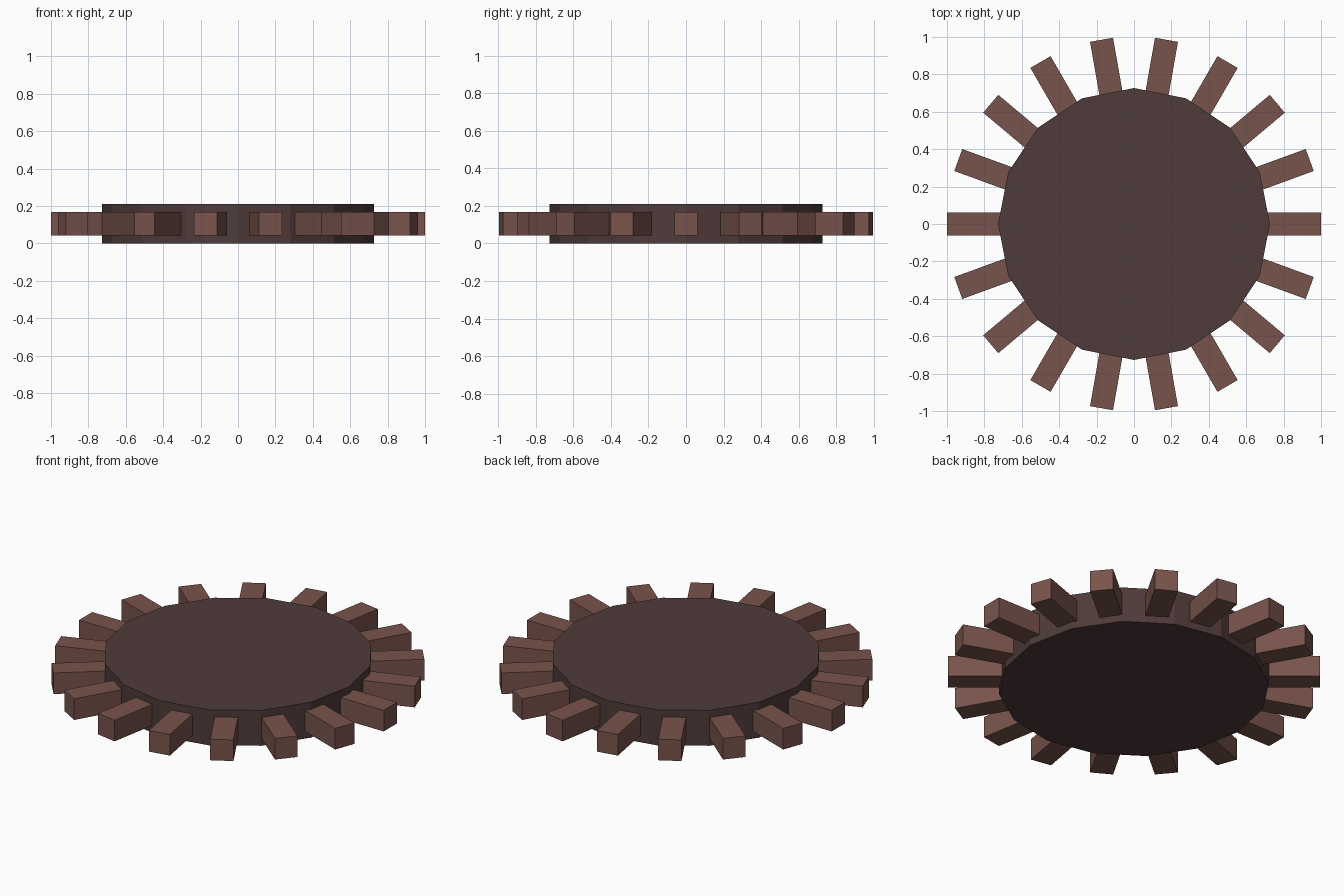
import bpy
import math
from mathutils import Matrix

cube = bpy.data.objects.get("Cube")
if cube:
    bpy.data.objects.remove(cube, do_unlink=True)


def material(name, rgb):
    mat = bpy.data.materials.new(name)
    mat.use_nodes = True
    color = (*rgb, 1.0)
    mat.diffuse_color = color
    mat.node_tree.nodes["Principled BSDF"].inputs["Base Color"].default_value = color
    return mat


dark_brown = material("dark brown", (0.078, 0.044, 0.042))
red_brown = material("reddish brown", (0.19, 0.088, 0.072))

DISC_RADIUS, DISC_HEIGHT = 0.727, 0.21
TOOTH_COUNT, TOOTH_SIZE = 18, 0.125
TOOTH_INNER, TOOTH_OUTER = 0.6, 1.0

# Sixteen-sided hub disc with a corner on each axis
bpy.ops.mesh.primitive_cylinder_add(vertices=16, radius=DISC_RADIUS, depth=DISC_HEIGHT,
                                    location=(0, 0, DISC_HEIGHT / 2))
disc = bpy.context.object
disc.name = "gear_disc"
disc.data.materials.append(dark_brown)

# Square-section teeth around the rim, sharing one mesh
bpy.ops.mesh.primitive_cube_add(size=1)
tooth = bpy.context.object
tooth.data.transform(
    Matrix.Translation(((TOOTH_INNER + TOOTH_OUTER) / 2, 0, 0))
    @ Matrix.Diagonal((TOOTH_OUTER - TOOTH_INNER, TOOTH_SIZE, TOOTH_SIZE, 1)))
tooth.data.materials.append(red_brown)
for i in range(TOOTH_COUNT):
    if i:
        tooth = tooth.copy()
        bpy.context.collection.objects.link(tooth)
    tooth.name = f"gear_tooth_{i + 1}"
    tooth.location = (0, 0, DISC_HEIGHT / 2)
    tooth.rotation_euler = (0, 0, math.tau * i / TOOTH_COUNT)
